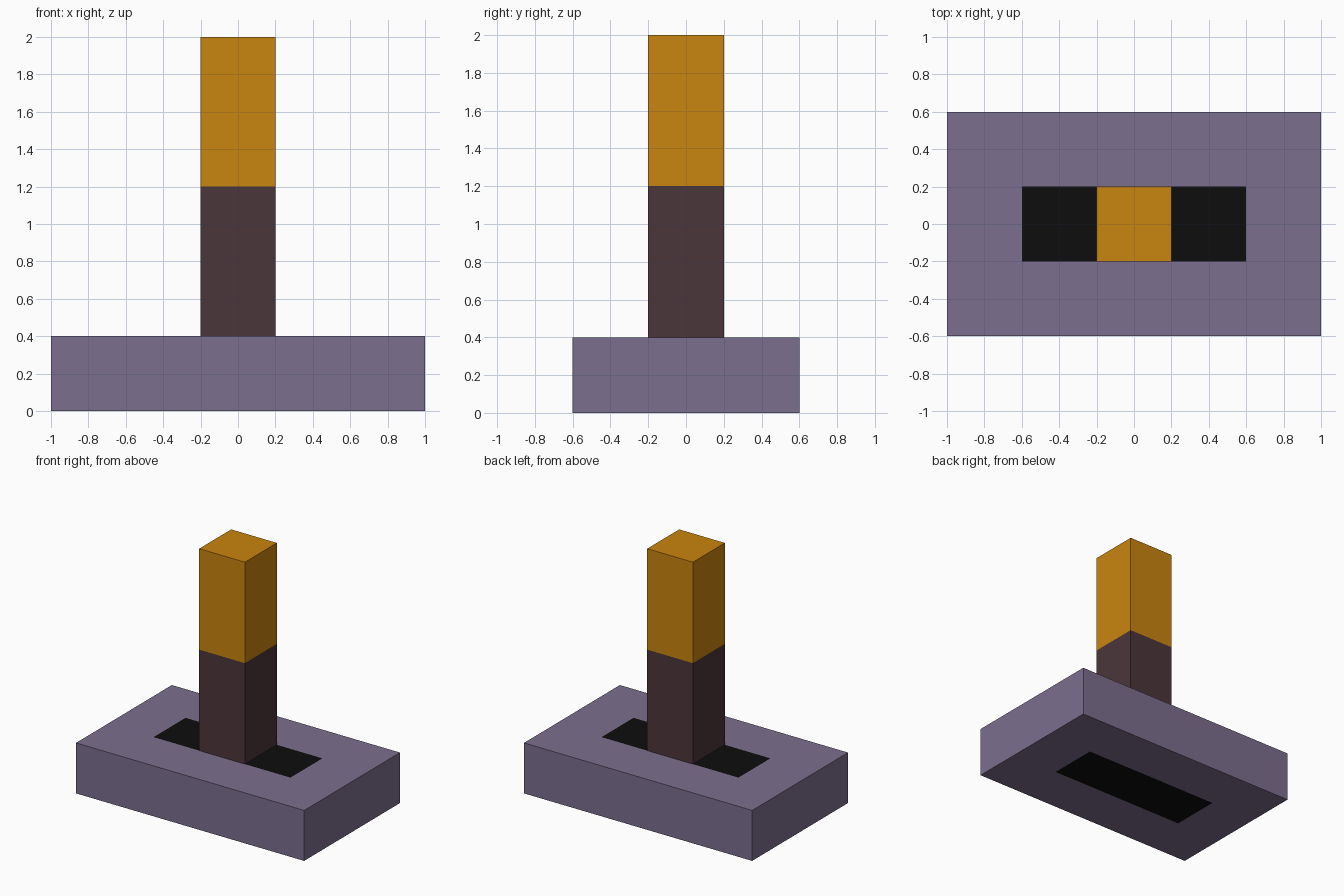
import bpy
import bmesh
from mathutils import Vector

if "Cube" in bpy.data.objects:
    bpy.data.objects.remove(bpy.data.objects["Cube"])


def srgb(r, g, b):
    lin = [c / 255 / 12.92 if c <= 10 else ((c / 255 + 0.055) / 1.055) ** 2.4 for c in (r, g, b)]
    return (*lin, 1.0)


def material(name, rgb):
    mat = bpy.data.materials.new(name)
    mat.diffuse_color = srgb(*rgb)
    mat.use_nodes = True
    mat.node_tree.nodes["Principled BSDF"].inputs["Base Color"].default_value = mat.diffuse_color
    return mat


def box(name, size, z_min, cuts, mats, rule, open_bottom=False):
    """Box centred on x/y, sliced at axis-aligned cuts, coloured by a face rule."""
    bm = bmesh.new()
    bmesh.ops.create_cube(bm, size=1.0)
    bmesh.ops.scale(bm, vec=size, verts=bm.verts)
    bmesh.ops.translate(bm, vec=(0, 0, z_min + size[2] / 2), verts=bm.verts)
    for axis, value in cuts:
        normal = Vector((0, 0, 0))
        normal[axis] = 1
        bmesh.ops.bisect_plane(bm, geom=bm.verts[:] + bm.edges[:] + bm.faces[:],
                               plane_co=normal * value, plane_no=normal)
    bm.normal_update()
    for face in bm.faces:
        face.material_index = rule(face.calc_center_median(), face.normal)
    if open_bottom:
        bmesh.ops.delete(bm, geom=[f for f in bm.faces if f.normal.z < -0.5], context='FACES')
    mesh = bpy.data.meshes.new(name)
    bm.to_mesh(mesh)
    bm.free()
    for mat in mats:
        mesh.materials.append(mat)
    obj = bpy.data.objects.new(name, mesh)
    bpy.context.collection.objects.link(obj)
    return obj


plum = material("plum_grey", (123, 110, 141))
black = material("slot_black", (13, 13, 13))
brown = material("dark_brown", (75, 54, 58))
amber = material("amber", (201, 133, 14))

# Base block with a black slot inlaid on its top and bottom
box("base", (2.0, 1.2, 0.4), 0.0,
    [(0, -0.6), (0, 0.6), (1, -0.2), (1, 0.2)], [plum, black],
    lambda c, n: int(abs(n.z) > 0.5 and abs(c.x) < 0.6 and abs(c.y) < 0.2))

# Upright lever: brown shaft below, amber grip above, standing on the base
box("lever", (0.4, 0.4, 1.6), 0.4, [(2, 1.2)], [brown, amber],
    lambda c, n: int(c.z > 1.2), open_bottom=True)
